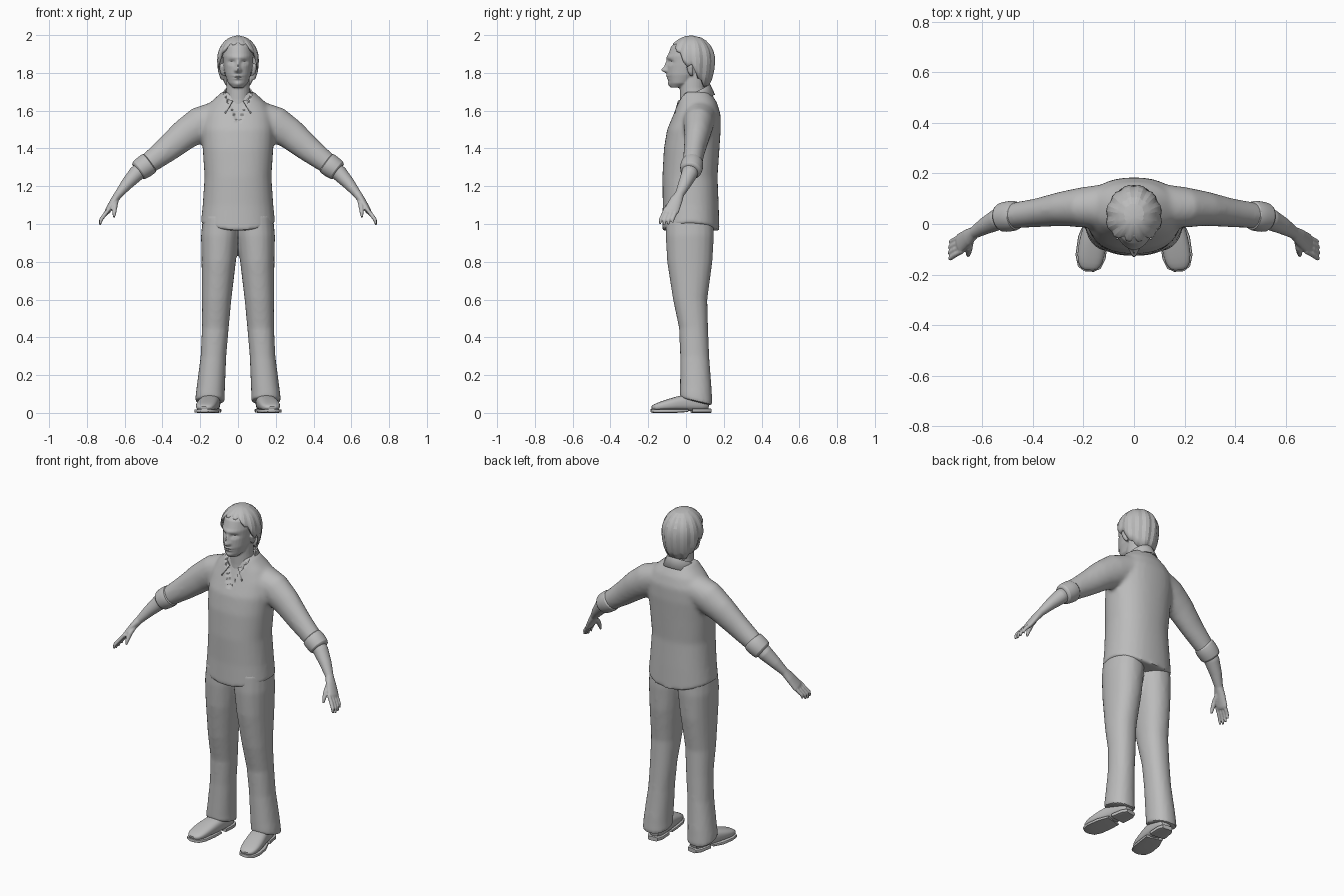
import bpy, bmesh, math
from mathutils import Vector
from math import sin, cos, pi, exp, radians

if "Cube" in bpy.data.objects:
    bpy.data.objects.remove(bpy.data.objects["Cube"])

grey = bpy.data.materials.new("plain grey")
grey.use_nodes = True
grey.diffuse_color = (0.5, 0.5, 0.5, 1)
grey.node_tree.nodes["Principled BSDF"].inputs["Base Color"].default_value = (0.5, 0.5, 0.5, 1)
X, Y, Z = Vector((1, 0, 0)), Vector((0, 1, 0)), Vector((0, 0, 1))
SIDES = (1, -1)


def loft(bm, rings, ref=X, level=False, power=2.0, side=1, n=20):
    """Closed tube through rings of (x, y, z, half width along ref, other half width)."""
    loops = []
    for i, (x, y, z, a, b) in enumerate(rings):
        p, q = rings[max(i - 1, 0)], rings[min(i + 1, len(rings) - 1)]
        t = Z if level else (Vector(q[:3]) - Vector(p[:3])).normalized()
        u = (ref - t * ref.dot(t)).normalized()
        v = t.cross(u)
        loop = []
        for k in range(n):
            c, s = cos(2 * pi * k / n), sin(2 * pi * k / n)
            f = (abs(c) ** power + abs(s) ** power) ** (-1 / power)
            co = Vector((x, y, z)) + u * (a * c * f) + v * (b * s * f)
            co.x *= side
            loop.append(bm.verts.new(co))
        loops.append(loop)
    for lo, hi in zip(loops, loops[1:]):
        for k in range(n):
            bm.faces.new((lo[k], lo[(k + 1) % n], hi[(k + 1) % n], hi[k]))
    bm.faces.new(loops[0])
    bm.faces.new(loops[-1])


def finish(bm, name, subdivide=0, voxel=0, smooth=0, sculpt=None, thick=0, angle=40):
    """Turn a bmesh into an object, optionally fused, smoothed and sculpted."""
    bmesh.ops.recalc_face_normals(bm, faces=bm.faces)
    mesh = bpy.data.meshes.new(name)
    bm.to_mesh(mesh)
    bm.free()
    obj = bpy.data.objects.new(name, mesh)
    bpy.context.collection.objects.link(obj)
    if thick:
        obj.modifiers.new("thickness", "SOLIDIFY").thickness = thick
    if subdivide:
        obj.modifiers.new("rounding", "SUBSURF").levels = subdivide
        obj.modifiers["rounding"].render_levels = subdivide
    if voxel:
        fuse = obj.modifiers.new("fuse", "REMESH")
        fuse.mode, fuse.voxel_size = "VOXEL", voxel
    if smooth:
        soft = obj.modifiers.new("soften", "SMOOTH")
        soft.factor, soft.iterations = 0.5, smooth
    if voxel:
        graph = bpy.context.evaluated_depsgraph_get()
        mesh = bpy.data.meshes.new_from_object(obj.evaluated_get(graph))
        obj.modifiers.clear()
        obj.data = mesh
        if sculpt:
            for v in mesh.vertices:
                sculpt(v.co)
    obj.data.materials.clear()
    obj.data.materials.append(grey)
    bpy.ops.object.select_all(action="DESELECT")
    obj.select_set(True)
    bpy.context.view_layer.objects.active = obj
    bpy.ops.object.shade_smooth_by_angle(angle=radians(angle))
    return obj


# Shirt: body and sleeves fused, with a curved hem and an open neck
def shape_shirt(co):
    if co.z < 1.1:
        co.z += 0.035 * (abs(co.x) / 0.195) ** 2 * (1.1 - co.z) / 0.12
    if co.y < 0 and 1.53 < co.z < 1.7 and abs(co.x) < (co.z - 1.53) * 0.45:
        co.y += 0.014


bm = bmesh.new()
loft(bm, [(0, .025, .965, .197, .152), (0, .025, 1.1, .187, .148), (0, .021, 1.25, .177, .146),
          (0, .03, 1.4, .187, .147), (0, .042, 1.5, .193, .142), (0, .058, 1.58, .185, .125),
          (0, .06, 1.64, .15, .105), (0, .05, 1.7, .085, .08)], level=True, power=2.3, n=32)
for s in SIDES:
    loft(bm, [(.1, .07, 1.57, .09, .085), (.2, .066, 1.527, .08, .095), (.28, .06, 1.475, .069, .083),
              (.38, .045, 1.392, .057, .069), (.5, .03, 1.3, .05, .052)], ref=Y, side=s)
finish(bm, "shirt", voxel=.011, smooth=8, sculpt=shape_shirt)


# Trousers: two legs fused at the hips, hems dropping towards the heel
def shape_hem(co):
    if co.z < .14:
        co.z -= .25 * (co.y - .05) * (.14 - co.z) / .08


bm = bmesh.new()
for s in SIDES:
    loft(bm, [(.148, .055, .06, .079, .087), (.147, .053, .1, .077, .085), (.13, .046, .3, .068, .077),
              (.12, .04, .45, .071, .077), (.113, .022, .6, .078, .091), (.102, .02, .8, .091, .12),
              (.096, .02, .94, .1, .128), (.09, .02, 1.05, .095, .125)], level=True, side=s, power=2.2)
finish(bm, "trousers", voxel=.011, smooth=5, sculpt=shape_hem)

for s, label in zip(SIDES, ("left", "right")):
    # Shoe: rounded upper on a front sole and a separate heel
    bm = bmesh.new()
    loft(bm, [(.13, .125, .05, .03, .036), (.135, .09, .053, .044, .042), (.145, 0, .055, .05, .045),
              (.16, -.06, .047, .055, .036), (.172, -.13, .036, .055, .025), (.177, -.17, .028, .042, .017),
              (.178, -.183, .024, .02, .009)], side=s, power=3)
    finish(bm, label + "_shoe", subdivide=1)
    bm = bmesh.new()
    loft(bm, [(.146, .0, .012, .05, .008), (.162, -.06, .01, .06, .01), (.172, -.13, .01, .06, .01),
              (.177, -.172, .01, .045, .01), (.178, -.187, .012, .02, .008)], side=s, power=5)
    loft(bm, [(.13, .13, .012, .03, .012), (.134, .1, .012, .046, .012), (.142, .03, .012, .05, .012)],
         side=s, power=5)
    finish(bm, label + "_sole")

    # Rolled cuff at the elbow
    bm = bmesh.new()
    loft(bm, [(.462, .034, 1.328, .05, .05), (.466, .034, 1.325, .059, .061), (.49, .031, 1.308, .062, .062),
              (.528, .025, 1.28, .059, .058), (.532, .024, 1.277, .047, .047)], ref=Y, side=s)
    finish(bm, label + "_cuff", subdivide=1)

    # Forearm, palm, fingers and thumb fused into one limb
    bm = bmesh.new()
    loft(bm, [(.48, .03, 1.315, .044, .044), (.54, .018, 1.265, .043, .042), (.59, -.008, 1.21, .034, .032),
              (.632, -.034, 1.158, .024, .022), (.655, -.052, 1.125, .034, .02), (.688, -.076, 1.072, .04, .016),
              (.695, -.08, 1.06, .034, .012)], ref=Y, side=s)
    for k in range(4):
        y, reach = -.05 - .019 * k, (.8, .95, 1, .92)[k]
        tip = y * 1.15 - .012
        loft(bm, [(.678, y, 1.085, .01, .01), (.70 + .006 * reach, (y + tip) / 2, 1.05, .0105, .011),
                  (.705 + .022 * reach, tip, 1.06 - .04 * reach, .0095, .01),
                  (.705 + .026 * reach, tip - .003, 1.06 - .066 * reach, .006, .006)], ref=Y, side=s, n=10)
    loft(bm, [(.645, -.06, 1.125, .014, .014), (.652, -.095, 1.095, .014, .014),
              (.655, -.117, 1.06, .011, .011), (.656, -.126, 1.036, .006, .006)], ref=X, side=s, n=10)
    finish(bm, label + "_arm", voxel=.0045, smooth=2)


# Head: skull, neck and ears fused, then the face pushed and pulled into shape
def shape_face(co):
    if co.y > -.02 or co.z < 1.72:
        return
    dabs = [(0, 1.815, .014, .014, -.026), (0, 1.84, .010, .026, -.013),
            (0, 1.783, .022, .006, -.008), (0, 1.770, .018, .006, -.007), (0, 1.777, .024, .003, .004),
            (0, 1.74, .02, .013, -.008), (0, 1.882, .05, .01, -.005)]
    for e in SIDES:
        dabs += [(e * .034, 1.856, .017, .011, .015), (e * .034, 1.853, .011, .006, -.008),
                 (e * .013, 1.812, .007, .007, -.007)]
    move = sum(d * exp(-((co.x - x) / w) ** 2 - ((co.z - z) / h) ** 2) for x, z, w, h, d in dabs)
    co.y += move


bm = bmesh.new()
loft(bm, [(0, -.05, 1.722, .028, .03), (0, -.028, 1.745, .052, .062), (0, -.006, 1.79, .068, .094),
          (0, .012, 1.84, .077, .112), (0, .02, 1.89, .082, .117), (0, .024, 1.94, .077, .103),
          (0, .025, 1.975, .05, .07)], level=True, n=32)
loft(bm, [(0, .05, 1.6, .075, .085), (0, .042, 1.66, .068, .074), (0, .035, 1.72, .062, .068),
          (0, .035, 1.8, .06, .07)], level=True, n=24)
for s in SIDES:
    loft(bm, [(.075, .03, 1.785, .008, .008), (.083, .025, 1.8, .011, .014), (.089, .02, 1.835, .012, .02),
              (.082, .02, 1.85, .009, .012)], level=True, side=s, n=12)
finish(bm, "head", voxel=.0045, smooth=4, sculpt=shape_face)


# Hair: ridged locks swept from the crown, short at the brow and long at the nape
def hair_end(deg):
    keys = [(0, 1.955), (35, 1.945), (62, 1.89), (78, 1.83), (92, 1.835), (112, 1.76), (140, 1.725), (180, 1.72)]
    for (a, za), (b, zb) in zip(keys, keys[1:]):
        if deg <= b:
            return za + (zb - za) * (deg - a) / (b - a)


bm = bmesh.new()
columns, rows = 36, 9
grid = []
for i in range(columns):
    deg = 360 * i / columns
    a = radians(deg)
    end = hair_end(min(deg, 360 - deg)) + (.012 if i % 3 == 0 else 0)
    col = []
    for j in range(1, rows + 1):
        z = 1.995 - (1.995 - end) * (j / rows) ** 1.6
        h = (z - 1.87) / (.128 if z > 1.87 else .21)
        r = math.sqrt(max(0, 1 - h * h)) * (.955 if i % 3 == 0 else 1)
        col.append(bm.verts.new((.112 * r * sin(a), .03 - r * (.132 if cos(a) > 0 else .126) * cos(a), z)))
    grid.append(col)
crown = bm.verts.new((0, .03, 1.999))
for i in range(columns):
    c, d = grid[i], grid[(i + 1) % columns]
    bm.faces.new((crown, c[0], d[0]))
    for j in range(rows - 1):
        bm.faces.new((c[j], c[j + 1], d[j + 1], d[j]))
finish(bm, "hair", thick=.012, angle=14)

# Collar: folded band round the neck with a pointed flap at each side of the opening
bm = bmesh.new()
for s in SIDES:
    strip = []
    for k in range(13):
        a = radians(22 + 158 * k / 12)
        top = 1.69 - .045 * cos(a)
        point = max(0, 1 - k / 5)
        reach = .025 + .012 * point
        drop = .05 + .012 * point
        spread = radians(14) * point
        rows3 = [(.07, 0, 0), (.077, .004, 0), (.077 + reach, -drop, spread)]
        strip.append([bm.verts.new((s * r * sin(a + w), .04 - (r + .012) * cos(a + w), top + dz))
                      for r, dz, w in rows3])
    for p, q in zip(strip, strip[1:]):
        for m in range(2):
            bm.faces.new((p[m], q[m], q[m + 1], p[m + 1]))
bmesh.ops.remove_doubles(bm, verts=bm.verts, dist=.0005)
finish(bm, "collar", thick=.006)
